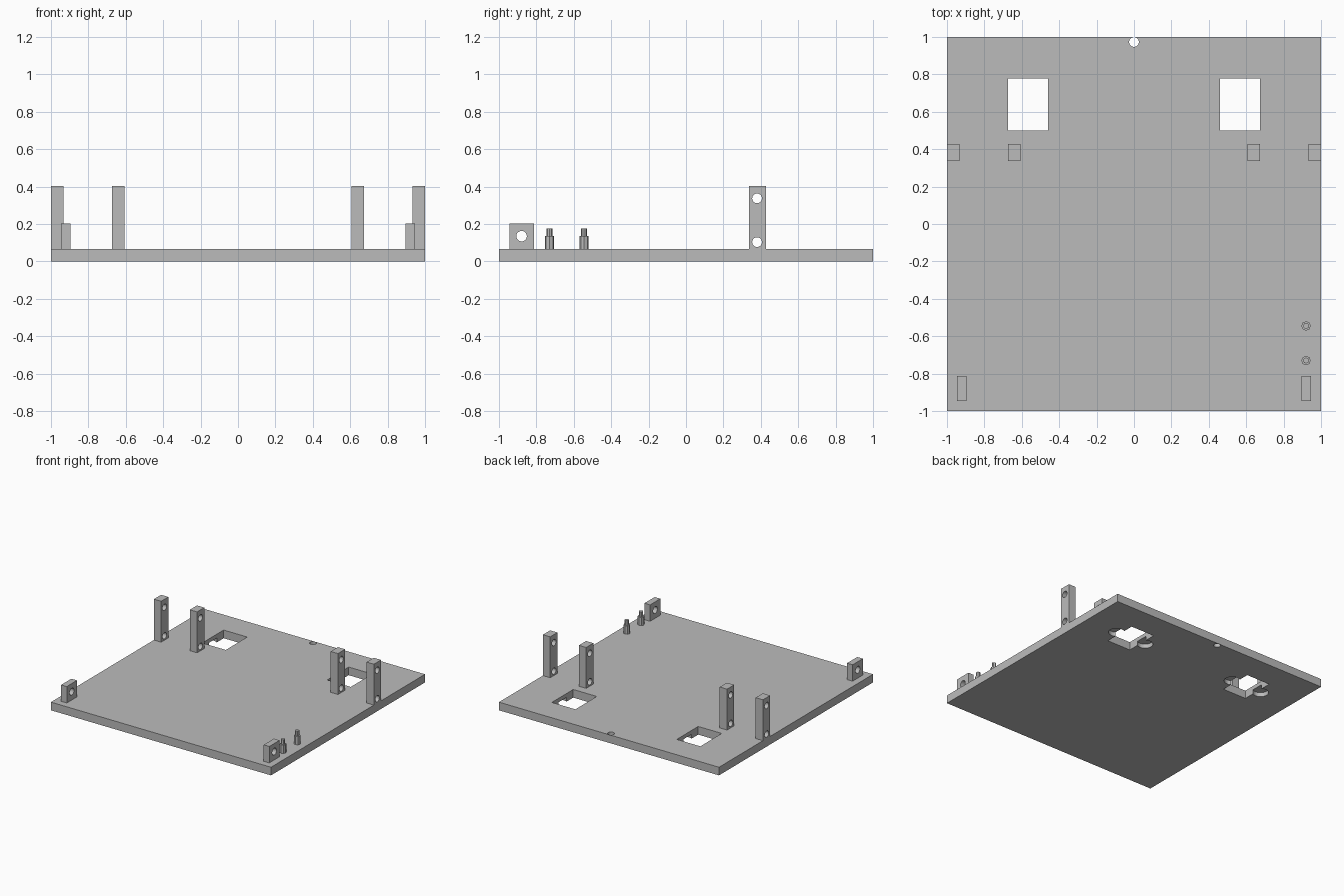
import bpy
from math import pi

cube = bpy.data.objects.get("Cube")
if cube:
    bpy.data.objects.remove(cube, do_unlink=True)

grey = bpy.data.materials.new("plain_grey")
grey.use_nodes = True
grey.diffuse_color = (0.5, 0.5, 0.5, 1)
grey.node_tree.nodes["Principled BSDF"].inputs["Base Color"].default_value = (0.5, 0.5, 0.5, 1)

BASE_TOP = 0.067


def box(name, x, y, z):
    """Box from (min, max) pairs."""
    spans = (x, y, z)
    bpy.ops.mesh.primitive_cube_add(size=1, location=[(a + b) / 2 for a, b in spans])
    ob = bpy.context.object
    ob.name = name
    ob.scale = [b - a for a, b in spans]
    bpy.ops.object.transform_apply(location=False, rotation=False, scale=True)
    ob.data.materials.append(grey)
    return ob


def cylinder(name, centre, radius, depth, sides=32, along_x=False):
    bpy.ops.mesh.primitive_cylinder_add(vertices=sides, radius=radius, depth=depth, location=centre,
                                        rotation=(0, pi / 2 if along_x else 0, 0))
    ob = bpy.context.object
    ob.name = name
    ob.data.materials.append(grey)
    return ob


def cut(target, cutter):
    """Subtract the cutter from the target, then remove the cutter."""
    cutter.hide_render = True
    mod = target.modifiers.new("cut", 'BOOLEAN')
    mod.operation = 'DIFFERENCE'
    mod.solver = 'EXACT'
    mod.object = cutter
    bpy.context.view_layer.objects.active = target
    bpy.ops.object.modifier_apply(modifier=mod.name)
    bpy.data.objects.remove(cutter, do_unlink=True)


# Base plate with two windows, each flanked by round recesses underneath
base = box("base_plate", (-1, 1), (-1, 1), (0, BASE_TOP))
for side in (-1, 1):
    mid = side * 0.568
    cut(base, box("window_cutter", (mid - 0.107, mid + 0.107), (0.5, 0.778), (-0.1, 0.2)))
    for offset in (-0.14, 0.14):
        cut(base, cylinder("recess_cutter", (mid + offset, 0.639, 0), 0.06, 0.07))

# Small through hole at the back edge
cut(base, cylinder("back_hole_cutter", (0, 0.973, 0), 0.026, 0.4))

# Parts mirrored to each side
for side, label in ((-1, "right"), (1, "left")):
    # Tall posts with two cross holes
    for place, inner, outer in (("inner", 0.607, 0.673), ("outer", 0.934, 1)):
        post = box(f"{label}_{place}_post", sorted((side * inner, side * outer)),
                   (0.336, 0.429), (BASE_TOP, 0.403))
        for z in (0.103, 0.337):
            cut(post, cylinder("post_hole_cutter", (side * (inner + outer) / 2, 0.38, z),
                               0.026, 0.2, along_x=True))
    # Front tab with one cross hole
    tab = box(f"{label}_front_tab", sorted((side * 0.895, side * 0.946)),
              (-0.945, -0.812), (BASE_TOP, 0.202))
    cut(tab, cylinder("tab_hole_cutter", (side * 0.92, -0.879, 0.135), 0.028, 0.2, along_x=True))

# Stepped pegs
for name, y in (("front_peg", -0.73), ("rear_peg", -0.545)):
    cylinder(name + "_base", (0.92, y, (BASE_TOP + 0.135) / 2), 0.025, 0.135 - BASE_TOP, 8)
    cylinder(name + "_tip", (0.92, y, 0.155), 0.016, 0.04, 8)
